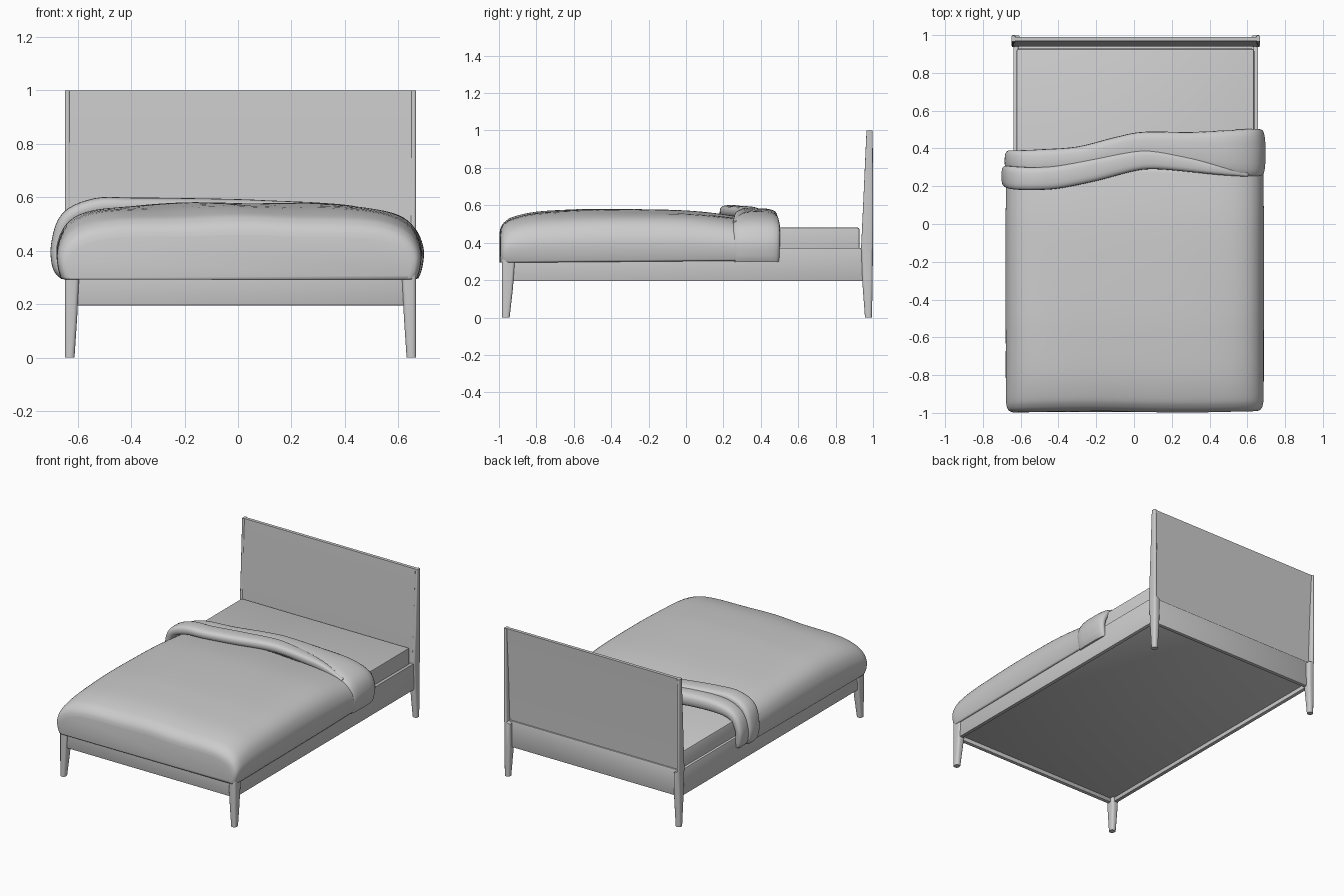
import bpy, bmesh, math
from mathutils import Vector

if "Cube" in bpy.data.objects:
    bpy.data.objects.remove(bpy.data.objects["Cube"])

CX = 0.0095  # centre line of the wooden frame


def finish(name, bm, angle=35):
    bmesh.ops.recalc_face_normals(bm, faces=bm.faces)
    me = bpy.data.meshes.new(name)
    bm.to_mesh(me)
    bm.free()
    ob = bpy.data.objects.new(name, me)
    bpy.context.collection.objects.link(ob)
    bpy.ops.object.select_all(action='DESELECT')
    ob.select_set(True)
    bpy.context.view_layer.objects.active = ob
    bpy.ops.object.shade_smooth_by_angle(angle=math.radians(angle))
    return ob


def loft(name, rings, closed=True, caps=(True, True), angle=35):
    bm = bmesh.new()
    vs = [[bm.verts.new(p) for p in r] for r in rings]
    n = len(rings[0])
    for a, b in zip(vs, vs[1:]):
        for i in range(n if closed else n - 1):
            j = (i + 1) % n
            bm.faces.new((a[i], a[j], b[j], b[i]))
    for use, ring in zip(caps, (vs[0], vs[-1])):
        if use:
            bm.faces.new(ring)
    return finish(name, bm, angle)


def box(name, x0, x1, y0, y1, z0, z1, bevel=0.004):
    bm = bmesh.new()
    bmesh.ops.create_cube(bm, size=1)
    for v in bm.verts:
        v.co = ((x0 + x1) / 2 + v.co.x * (x1 - x0), (y0 + y1) / 2 + v.co.y * (y1 - y0),
                (z0 + z1) / 2 + v.co.z * (z1 - z0))
    bmesh.ops.bevel(bm, geom=bm.edges[:], offset=bevel, segments=2, affect='EDGES', profile=0.5)
    return finish(name, bm)


def spline(pts, steps):
    """Catmull-Rom through tuples of any length."""
    out = []
    for i in range(len(pts) - 1):
        p0, p1, p2 = pts[max(i - 1, 0)], pts[i], pts[i + 1]
        p3 = pts[min(i + 2, len(pts) - 1)]
        for k in range(steps):
            t = k / steps
            out.append(tuple(0.5 * (2 * b + (c - a) * t + (2 * a - 5 * b + 4 * c - d) * t * t
                                    + (3 * b - a - 3 * c + d) * t ** 3)
                             for a, b, c, d in zip(p0, p1, p2, p3)))
    return out + [tuple(pts[-1])]


def rounded_ring(x0, x1, y0, y1, z, r):
    ring = []
    for cx, cy, a0 in ((x1 - r, y1 - r, 0), (x0 + r, y1 - r, 90), (x0 + r, y0 + r, 180), (x1 - r, y0 + r, 270)):
        for k in range(4):
            a = math.radians(a0 + 30 * k)
            ring.append((cx + r * math.cos(a), cy + r * math.sin(a), z))
    return ring


# tapered front legs and leaning headboard posts: (z, width, y0, y1)
front_leg = [(0, .036, -.984, -.943), (.15, .046, -.985, -.926), (.29, .053, -.985, -.915), (.37, .053, -.983, -.915)]
post = [(0, .036, .957, .994), (.2, .045, .942, .998), (.36, .046, .936, .999), (.37, .022, .936, .999),
        (.6, .021, .947, 1.0), (1.0, .019, .965, .998)]
for side, s in (("left", -1), ("right", 1)):
    for part, prof in (("front_leg", front_leg), ("headboard_post", post)):
        rings = []
        for z, w, y0, y1 in prof:
            xa, xb = sorted((CX + s * .6575, CX + s * (.6575 - w)))
            rings.append(rounded_ring(xa, xb, y0, y1, z, min(.014, w * .4)))
        loft(f"{part}_{side}", rings)
    # side rail
    xa, xb = sorted((CX + s * .648, CX + s * .622))
    box(f"side_rail_{side}", xa, xb, -.95, .95, .195, .373)

# cross rails
box("front_rail", CX - .635, CX + .635, -.972, -.946, .195, .373)
box("back_rail", CX - .635, CX + .635, .945, .971, .195, .373)

# leaning headboard panel
hx = .642
loft("headboard_panel", [[(CX - hx, y, z), (CX + hx, y, z), (CX + hx, y + .022, z), (CX - hx, y + .022, z)]
                         for z, y in ((.36, .94), (.68, .952), (1.0, .969))])

# mattress and the base board closing the frame
box("mattress", -.622, .637, -.85, .928, .3, .481, .012)
box("base_board", CX - .63, CX + .63, -.955, .955, .222, .25)

# draped duvet: stations (y, half width, top height), sections scaled from a half arch
arch = [(.975, 0), (.992, .15), (1, .36), (.985, .54), (.945, .71), (.87, .84), (.74, .925), (.5, .975), (.25, .995)]
section = spline([(-u, v) for u, v in arch] + [(0, 1)] + [(u, v) for u, v in reversed(arch)], 3)
stations = spline([(-.994, .645, .455), (-.986, .665, .485), (-.965, .677, .512), (-.92, .682, .537),
                   (-.8, .683, .563), (-.6, .683, .576), (-.45, .684, .58), (-.2, .684, .577),
                   (0, .684, .57), (.15, .682, .556), (.3, .68, .535)], 4)
rings = []
for y, w, h in stations:
    base = .293 + .008 * (y + 1)
    rings.append([(.004 + u * w, y - .004 * math.sin(4 * u), base + (h - base) * v
                   + .003 * v * math.sin(9 * u + 5 * y)) for u, v in section])
duvet = loft("duvet", rings, closed=False, caps=(True, False), angle=50)
sol = duvet.modifiers.new("thickness", 'SOLIDIFY')
sol.thickness = .02
sol.offset = -1


# folded-back duvet edge: path points (x, z, y_front, y_back, half thickness)
def fold(name, pts):
    path = spline(pts, 5)
    rings = []
    for i, (x, z, y0, y1, t) in enumerate(path):
        a, b = path[max(i - 1, 0)], path[min(i + 1, len(path) - 1)]
        d = Vector((b[0] - a[0], 0, b[1] - a[1])).normalized()
        nrm = Vector((-d.z, 0, d.x))
        mid, half = (y0 + y1) / 2, (y1 - y0) / 2
        ring = []
        for k in range(20):
            c, s = math.cos(math.tau * k / 20), math.sin(math.tau * k / 20)
            ring.append(Vector((x, mid + half * math.copysign(abs(c) ** .7, c), z))
                        + nrm * t * math.copysign(abs(s) ** .7, s))
        rings.append(ring)
    loft(name, rings, angle=60)


fold("rear_fold", [
    (-.645, .305, .29, .38, .012), (-.652, .34, .28, .385, .026), (-.655, .42, .28, .39, .028),
    (-.61, .5, .28, .39, .034), (-.5, .533, .27, .395, .042), (-.3, .538, .28, .41, .046),
    (-.1, .538, .32, .46, .046), (.05, .535, .33, .488, .046), (.3, .53, .3, .487, .044),
    (.5, .515, .26, .497, .042), (.62, .478, .25, .503, .034), (.664, .41, .25, .502, .03),
    (.662, .34, .25, .5, .028), (.655, .3, .255, .497, .02)])
fold("front_fold", [
    (-.655, .3, .22, .29, .01), (-.668, .34, .2, .305, .026), (-.672, .42, .195, .31, .028),
    (-.635, .52, .183, .305, .03), (-.53, .564, .18, .3, .033), (-.4, .567, .188, .31, .032),
    (-.2, .565, .228, .35, .032), (0, .562, .28, .388, .031), (.12, .558, .29, .388, .03),
    (.3, .552, .275, .352, .028), (.45, .54, .26, .31, .024), (.6, .5, .25, .275, .016)])
